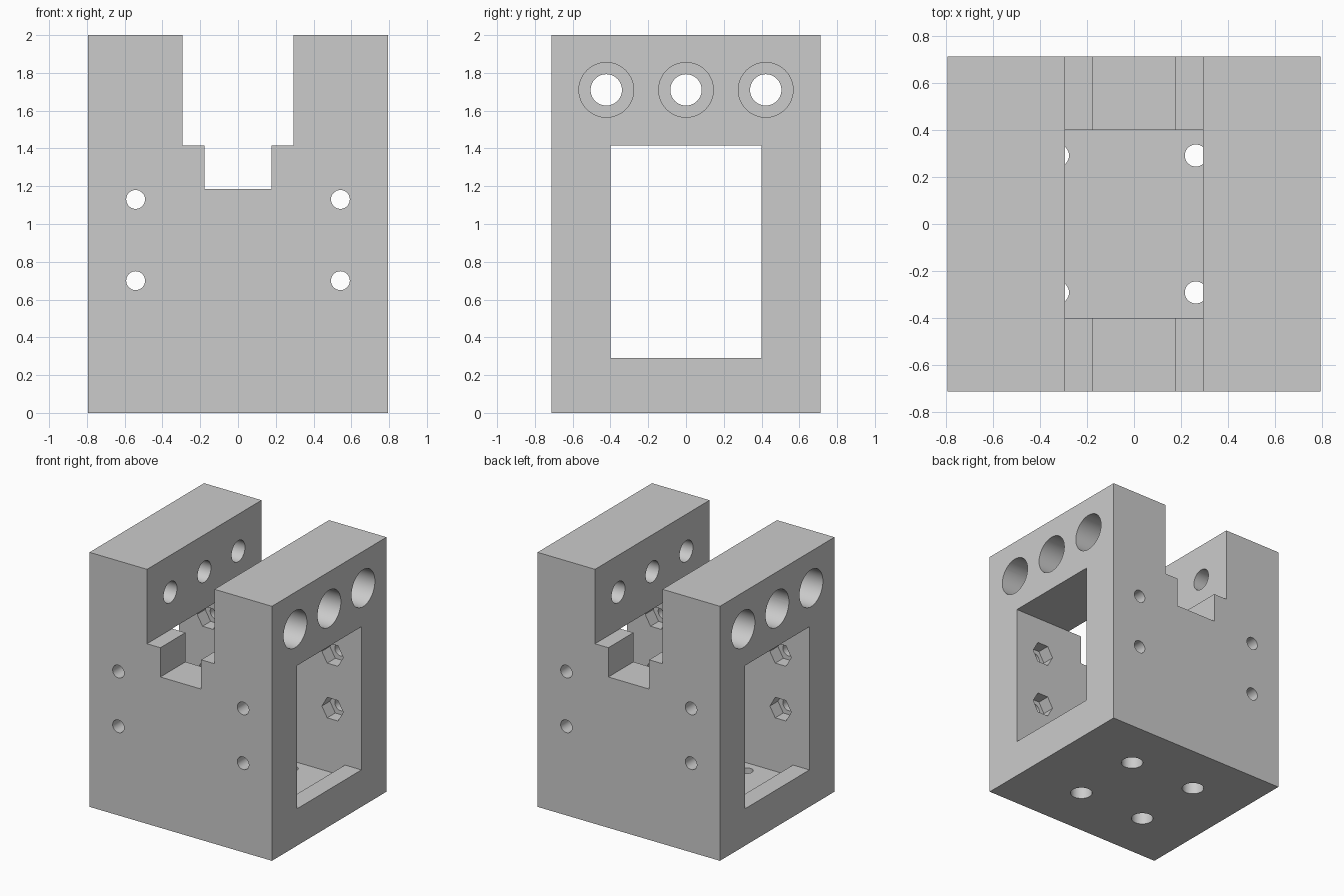
import bpy, bmesh, math
from mathutils import Matrix, Vector

if "Cube" in bpy.data.objects:
    bpy.data.objects.remove(bpy.data.objects["Cube"], do_unlink=True)

HALF_W, HALF_D, HEIGHT = 0.793, 0.711, 2.0
SLOT, NOTCH = 0.293, 0.177              # half widths of the stepped top slot
SHELF, NOTCH_Z = 1.415, 1.185
WIN_Y, WIN_Z, POCKET_Z = 0.4, 0.29, 0.2

grey = bpy.data.materials.new("plain_grey")
grey.use_nodes = True
colour = (0.6, 0.6, 0.6, 1)
grey.diffuse_color = colour
grey.node_tree.nodes["Principled BSDF"].inputs["Base Color"].default_value = colour


def make_object(name, bm):
    bmesh.ops.recalc_face_normals(bm, faces=bm.faces)
    mesh = bpy.data.meshes.new(name)
    bm.to_mesh(mesh)
    bm.free()
    obj = bpy.data.objects.new(name, mesh)
    bpy.context.collection.objects.link(obj)
    mesh.materials.append(grey)
    return obj


def cut(cutter):
    mod = body.modifiers.new("cut", 'BOOLEAN')
    mod.operation, mod.solver, mod.object = 'DIFFERENCE', 'EXACT', cutter
    bpy.context.view_layer.objects.active = body
    bpy.ops.object.modifier_apply(modifier=mod.name)
    bpy.data.objects.remove(cutter, do_unlink=True)


def cut_box(low, high):
    bm = bmesh.new()
    low, high = Vector(low), Vector(high)
    bmesh.ops.create_cube(bm, size=1, matrix=Matrix.Translation((low + high) / 2)
                          @ Matrix.Diagonal((*(high - low), 1)))
    cut(make_object("box_cutter", bm))


def cut_bore(start, end, radius, sides=48):
    bm = bmesh.new()
    start, end = Vector(start), Vector(end)
    turn = (end - start).to_track_quat('Z', 'Y').to_matrix().to_4x4()
    bmesh.ops.create_cone(bm, cap_ends=True, segments=sides, radius1=radius, radius2=radius,
                          depth=(end - start).length,
                          matrix=Matrix.Translation((start + end) / 2) @ turn)
    if sides == 6:  # hexagon corners point along x
        bmesh.ops.rotate(bm, verts=bm.verts, cent=start,
                         matrix=Matrix.Rotation(math.radians(HEX_TURN), 3, 'Y'))
    cut(make_object("bore_cutter", bm))


HEX_TURN = 30

# Block with the stepped slot as its front profile
right = [(HALF_W, 0), (HALF_W, HEIGHT), (SLOT, HEIGHT), (SLOT, SHELF),
         (NOTCH, SHELF), (NOTCH, NOTCH_Z)]
outline = right + [(-x, z) for x, z in reversed(right)]
bm = bmesh.new()
face = bm.faces.new([bm.verts.new((x, -HALF_D, z)) for x, z in outline])
extruded = bmesh.ops.extrude_face_region(bm, geom=[face])["geom"]
bmesh.ops.translate(bm, vec=(0, 2 * HALF_D, 0),
                    verts=[v for v in extruded if isinstance(v, bmesh.types.BMVert)])
body = make_object("slotted_block", bm)

# Side-to-side window and the sunken floor inside it
cut_box((-1, -WIN_Y, WIN_Z), (1, WIN_Y, SHELF))
cut_box((-0.65, -WIN_Y, POCKET_Z), (0.65, WIN_Y, WIN_Z + 0.1))

# Counterbored bolt holes through the two upper cheeks
for side in (-1, 1):
    for y in (-0.422, 0, 0.422):
        cut_bore((side * 0.2, y, 1.71), (side, y, 1.71), 0.083)
        cut_bore((side * 0.5, y, 1.71), (side, y, 1.71), 0.145)

# Screw holes with hexagonal nut pockets in the front and back walls
for side in (-1, 1):
    for x in (-0.542, 0.542):
        for z in (0.7, 1.13):
            cut_bore((x, side * 0.3, z), (x, side * 0.8, z), 0.05, 32)
            cut_bore((x, side * 0.35, z), (x, side * 0.5, z), 0.093, 6)

# Counterbored mounting holes in the base
for x in (-0.323, 0.263):
    for y in (-0.291, 0.291):
        cut_bore((x, y, -0.1), (x, y, 0.25), 0.047, 32)
        cut_bore((x, y, -0.1), (x, y, 0.11), 0.08, 32)

# Smooth bores, crisp edges
bpy.ops.object.select_all(action='DESELECT')
body.select_set(True)
bpy.context.view_layer.objects.active = body
bpy.ops.object.shade_smooth_by_angle(angle=math.radians(25))
